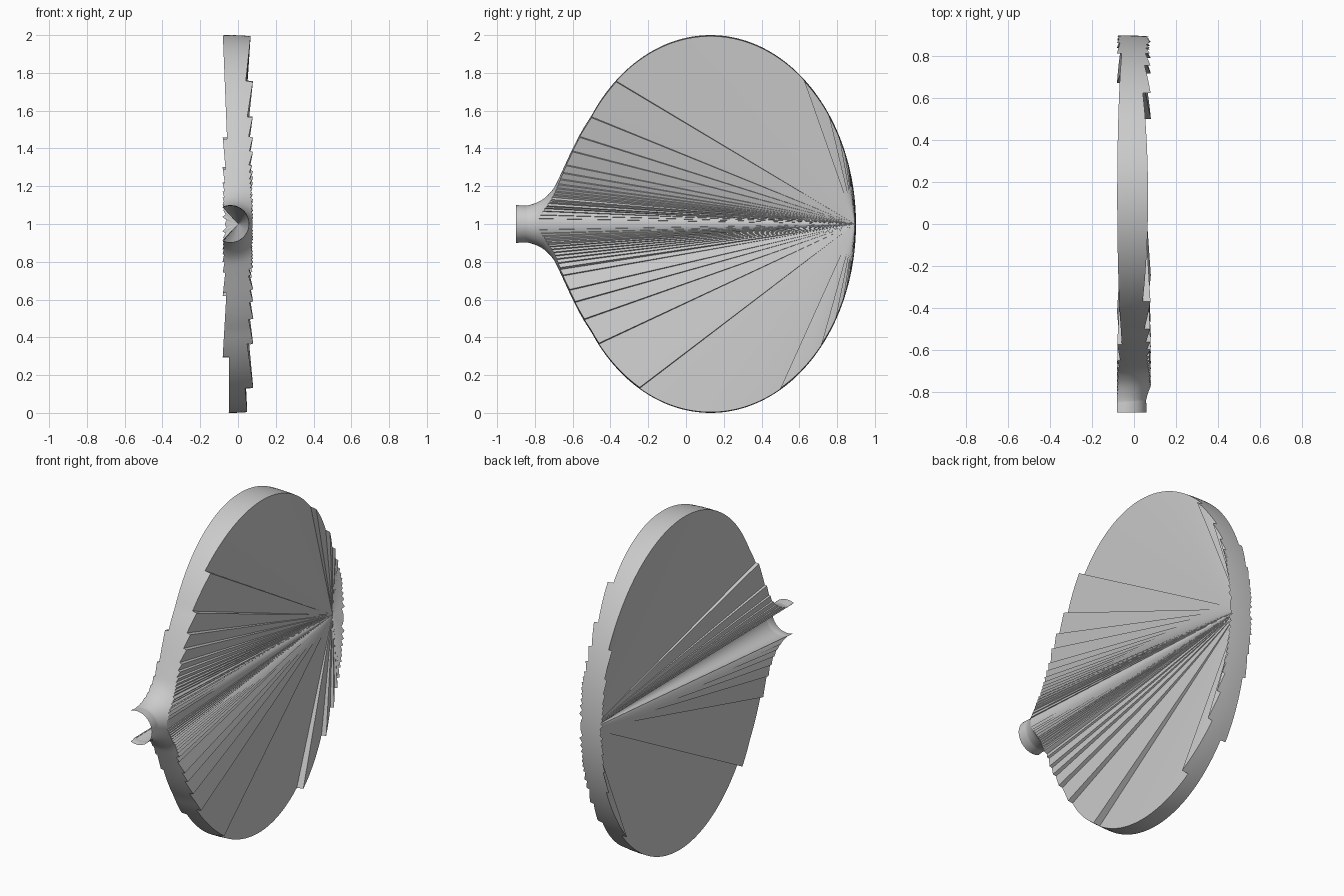
import bpy, bmesh
from math import sin, cos, pi, acos
from mathutils import Vector

if "Cube" in bpy.data.objects:
    bpy.data.objects.remove(bpy.data.objects["Cube"])

SEG, PHASE = 128, 0.009      # sides of the full revolve, rotation offset
AXIS_X = -0.04               # revolve axis runs along y at this x, z = 1
X_MIN, X_MAX = -0.082, 0.081  # slab kept from the revolved flask
APEX = Vector((0.0, 0.893, 1.0))


def smooth_path(pts, n=4):
    """Catmull-Rom points through a short (y, r) list."""
    p = [Vector(q) for q in pts]
    p = [2 * p[0] - p[1]] + p + [2 * p[-1] - p[-2]]
    out = []
    for a, b, c, d in zip(p, p[1:], p[2:], p[3:]):
        for i in range(n):
            t = i / n
            out.append(0.5 * (2 * b + (c - a) * t + (2 * a - 5 * b + 4 * c - d) * t * t
                              + (3 * b - a - 3 * c + d) * t ** 3))
    return out


# profile: rounded body, then the flare and neck
t_end = acos((-0.5 - 0.13) / 0.77)
N = 90
body = [(0.13 + 0.77 * cos(t_end * i / N), sin(t_end * i / N)) for i in range(1, N)]
neck = smooth_path([(-0.5, 0.575), (-0.55, 0.495), (-0.60, 0.40), (-0.665, 0.26),
                    (-0.70, 0.19), (-0.74, 0.145), (-0.78, 0.118), (-0.83, 0.1),
                    (-0.87, 0.096), (-0.9, 0.1)])
profile = body + [tuple(v) for v in neck] + [(-0.9, 0.1)]

# revolve the profile, keeping only the faces inside the slab
bm = bmesh.new()
pole = bm.verts.new((AXIS_X, 0.9, 1))
rings = []
for y, r in profile:
    rings.append([bm.verts.new((AXIS_X + r * sin(2 * pi * k / SEG + PHASE), y,
                                1 + r * cos(2 * pi * k / SEG + PHASE)))
                  for k in range(SEG)])


def add_face(vs):
    if all(X_MIN < v.co.x < X_MAX for v in vs):
        bm.faces.new(vs).smooth = True


for k in range(SEG):
    j = (k + 1) % SEG
    add_face((pole, rings[0][k], rings[0][j]))
    for a, b in zip(rings, rings[1:]):
        add_face((a[k], b[k], b[j], a[j]))
bmesh.ops.delete(bm, geom=[v for v in bm.verts if not v.link_faces], context='VERTS')

# fan every open edge to one point by the round end
tip = bm.verts.new(APEX)
for e in [e for e in bm.edges if len(e.link_faces) == 1]:
    f = bm.faces.new((e.verts[0], e.verts[1], tip))
    f.smooth = False
    e.smooth = False
bmesh.ops.recalc_face_normals(bm, faces=bm.faces[:])

mesh = bpy.data.meshes.new("flask_slice")
bm.to_mesh(mesh)
bm.free()
obj = bpy.data.objects.new("flask_slice", mesh)
bpy.context.collection.objects.link(obj)
